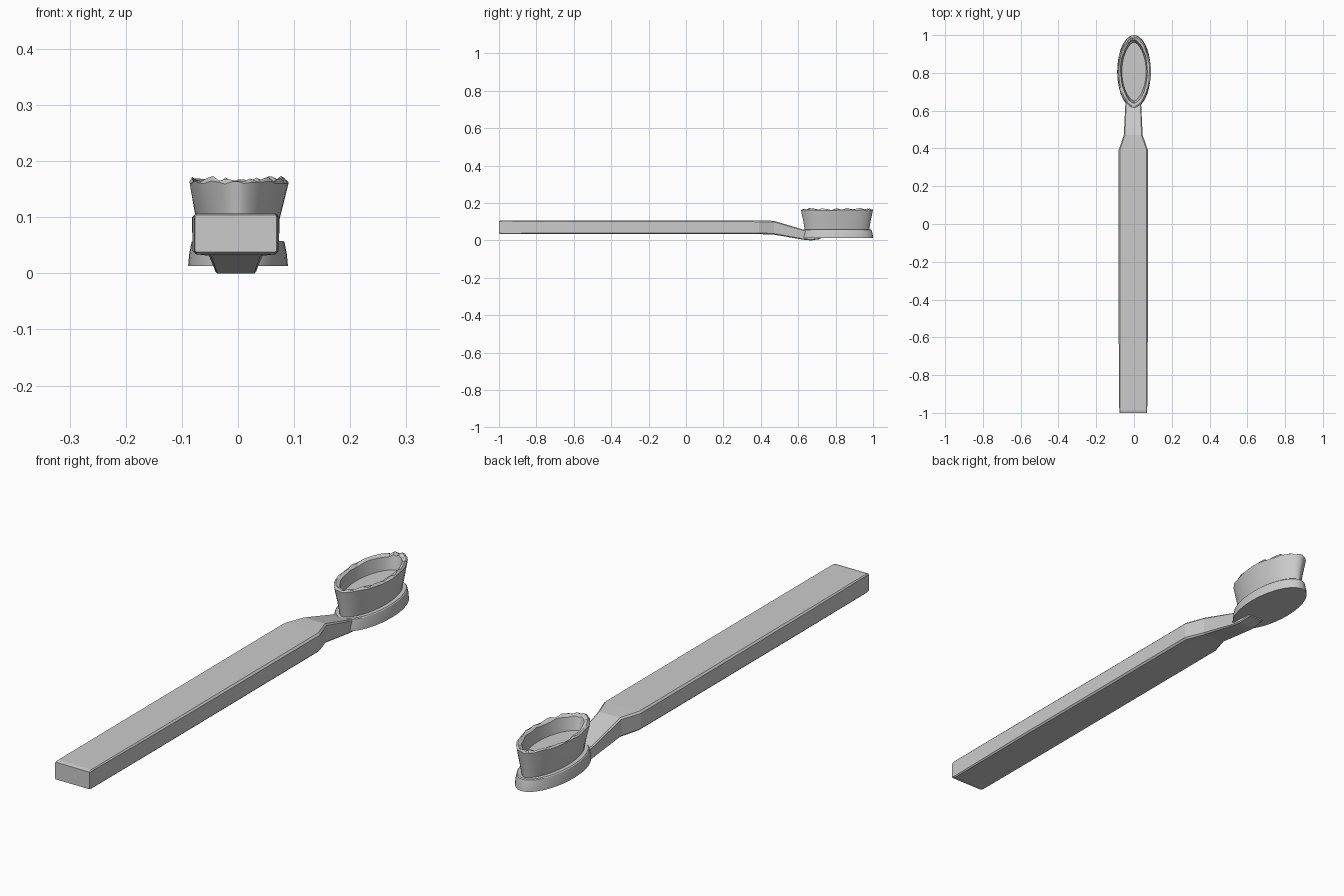
import bpy, bmesh, math, random

if "Cube" in bpy.data.objects:
    bpy.data.objects.remove(bpy.data.objects["Cube"])

random.seed(4)
grey = bpy.data.materials.new("plain grey")
grey.diffuse_color = (0.6, 0.6, 0.6, 1)
grey.use_nodes = True
grey.node_tree.nodes["Principled BSDF"].inputs["Base Color"].default_value = grey.diffuse_color


def loft(name, rings):
    """Skin a list of equal-length closed rings and cap both ends."""
    bm = bmesh.new()
    loops = [[bm.verts.new(p) for p in ring] for ring in rings]
    for a, b in zip(loops, loops[1:]):
        for i in range(len(a)):
            j = (i + 1) % len(a)
            bm.faces.new((a[i], a[j], b[j], b[i]))
    bm.faces.new(loops[0][::-1])
    bm.faces.new(loops[-1])
    bmesh.ops.recalc_face_normals(bm, faces=bm.faces)
    mesh = bpy.data.meshes.new(name)
    bm.to_mesh(mesh)
    bm.free()
    mesh.materials.append(grey)
    obj = bpy.data.objects.new(name, mesh)
    bpy.context.collection.objects.link(obj)
    return obj


def section(y, w_top, w_bot, z0, z1, c, x=-0.004):
    """Chamfered rectangular cross-section at y."""
    return [(x + px, y, pz) for px, pz in (
        (-w_bot + c, z0), (w_bot - c, z0), (w_bot, z0 + c), (w_top, z1 - c),
        (w_top - c, z1), (-w_top + c, z1), (-w_top, z1 - c), (-w_bot, z0 + c))]


def oval(a, b, z, bump=0.0, wobble=0.0, power=1.0, n=40):
    """Oval ring around the head centre; power > 1 makes the tips pointed."""
    ring = []
    for i in range(n):
        t = 2 * math.pi * i / n
        s, k = math.sin(t), 1 + random.uniform(-wobble, wobble)
        c = math.copysign(abs(math.cos(t)) ** power, math.cos(t))
        ring.append((a * c * k, 0.807 + b * s, z + random.uniform(-bump, bump)))
    return ring


# Handle and bent neck
loft("handle", [
    section(-1.0, 0.073, 0.073, 0.038, 0.104, 0.003),
    section(-0.985, 0.074, 0.074, 0.034, 0.107, 0.004),
    section(-0.60, 0.077, 0.077, 0.034, 0.107, 0.006),
    section(0.39, 0.078, 0.077, 0.034, 0.107, 0.007),
    section(0.47, 0.050, 0.050, 0.031, 0.105, 0.006),
    section(0.63, 0.042, 0.038, 0.004, 0.057, 0.004),
    section(0.67, 0.040, 0.037, 0.000, 0.050, 0.004),
    section(0.72, 0.036, 0.033, 0.008, 0.045, 0.004),
])

# Oval head plate
head = loft("head_plate", [
    oval(0.089, 0.193, 0.013), oval(0.087, 0.191, 0.035),
    oval(0.083, 0.186, 0.055), oval(0.080, 0.182, 0.058)])

# Flared, hollow bristle tuft with a ragged rim
tuft = loft("bristles", [
    oval(0.064, 0.172, 0.055, power=1.15),
    oval(0.077, 0.181, 0.108, power=1.15),
    oval(0.089, 0.193, 0.162, 0.003, 0.03, 1.15),
    oval(0.082, 0.184, 0.168, 0.006, 0.02, 1.15),
    oval(0.071, 0.168, 0.161, 0.004, 0.04, 1.2),
    oval(0.064, 0.155, 0.112, power=1.25)])

# Smooth the round sides, keep the edges crisp
for obj in (head, tuft):
    bpy.ops.object.select_all(action='DESELECT')
    obj.select_set(True)
    bpy.context.view_layer.objects.active = obj
    bpy.ops.object.shade_smooth_by_angle(angle=math.radians(25))
